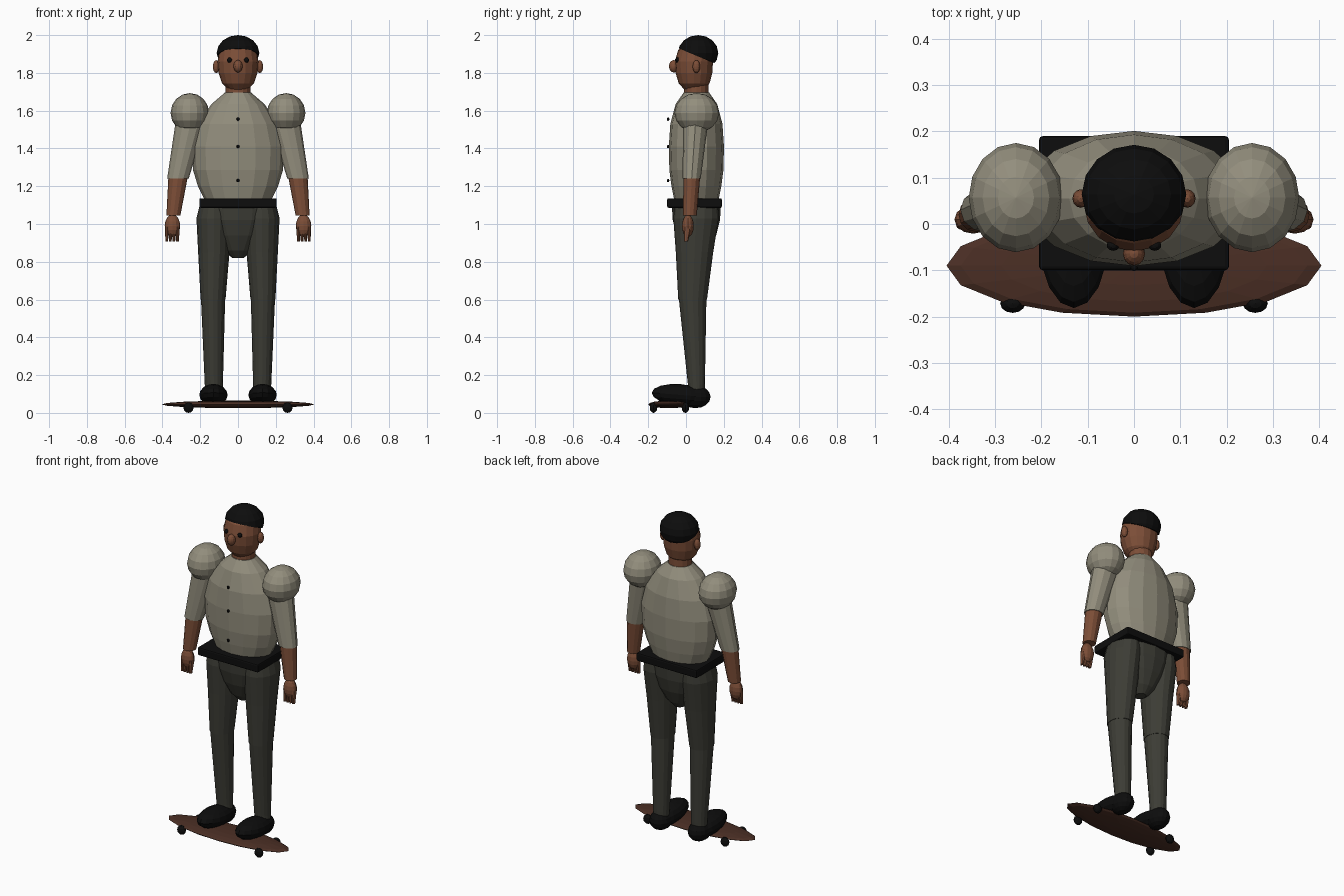
import bpy, bmesh, math
from mathutils import Vector, Matrix


def material(name, rgb):
    m = bpy.data.materials.new(name)
    m.diffuse_color = (*rgb, 1)
    return m


SKIN = material("skin brown", (0.20, 0.075, 0.038))
SHIRT = material("shirt grey beige", (0.29, 0.27, 0.205))
TROUSER = material("trouser dark grey", (0.046, 0.046, 0.036))
BLACK = material("black", (0.004, 0.004, 0.004))
WOOD = material("board brown", (0.07, 0.028, 0.018))


def finish(bm, name, mat):
    bmesh.ops.recalc_face_normals(bm, faces=bm.faces[:])
    me = bpy.data.meshes.new(name)
    bm.to_mesh(me)
    bm.free()
    me.materials.append(mat)
    ob = bpy.data.objects.new(name, me)
    bpy.context.collection.objects.link(ob)
    return ob


def ball(name, mat, c, r, seg=16, rings=8, tilt=0.0, cut=None):
    """Scaled sphere, tilted about x, optionally cut by a plane (point, removed side)."""
    bm = bmesh.new()
    mx = Matrix.Translation(c) @ Matrix.Rotation(tilt, 4, 'X') @ Matrix.Diagonal((*r, 1))
    bmesh.ops.create_uvsphere(bm, u_segments=seg, v_segments=rings, radius=1, matrix=mx)
    if cut:
        res = bmesh.ops.bisect_plane(bm, geom=bm.verts[:] + bm.edges[:] + bm.faces[:],
                                     plane_co=cut[0], plane_no=cut[1], clear_outer=True)
        edges = [e for e in res["geom_cut"] if isinstance(e, bmesh.types.BMEdge)]
        bmesh.ops.contextual_create(bm, geom=edges)
    return finish(bm, name, mat)


def loft(name, mat, rings, seg=16):
    """Closed skin over horizontal ellipses (cx, cy, z, rx, ry)."""
    bm = bmesh.new()
    loops = []
    for cx, cy, z, rx, ry in rings:
        loops.append([bm.verts.new((cx + rx * math.cos(2 * math.pi * i / seg),
                                    cy + ry * math.sin(2 * math.pi * i / seg), z))
                      for i in range(seg)])
    for a, b in zip(loops, loops[1:]):
        for i in range(seg):
            j = (i + 1) % seg
            bm.faces.new((a[i], a[j], b[j], b[i]))
    bm.faces.new(loops[0])
    bm.faces.new(loops[-1])
    return finish(bm, name, mat)


# Skateboard and wheels
ball("skateboard_deck", WOOD, (0, -0.09, 0.045), (0.405, 0.11, 0.02))
for s in (-1, 1):
    for y in (-0.172, -0.003):
        ball("wheel", BLACK, (s * 0.262, y, 0.028), (0.027, 0.02, 0.028), 12, 6)

# Shirt body with buttons
loft("shirt_body", SHIRT, [
    (0, 0.055, 1.115, 0.17, 0.115), (0, 0.055, 1.20, 0.212, 0.132),
    (0, 0.055, 1.285, 0.238, 0.143), (0, 0.055, 1.41, 0.244, 0.146),
    (0, 0.055, 1.53, 0.212, 0.138), (0, 0.055, 1.635, 0.14, 0.11),
    (0, 0.055, 1.695, 0.07, 0.068)])
for z in (1.555, 1.41, 1.23):
    ball("button", BLACK, (0, -0.095, z), (0.009, 0.007, 0.009), 8, 6)

# Belt slab
bm = bmesh.new()
bmesh.ops.create_cube(bm, size=1, matrix=Matrix.Translation((0, 0.045, 1.111))
                      @ Matrix.Diagonal((0.41, 0.29, 0.05, 1)))
bmesh.ops.bevel(bm, geom=bm.edges[:], offset=0.008, segments=2, affect='EDGES', profile=0.5)
finish(bm, "belt", BLACK)

# Hips
loft("trouser_hips", TROUSER, [
    (0, 0.055, 0.82, 0.03, 0.035), (0, 0.055, 0.86, 0.08, 0.07),
    (0, 0.055, 0.94, 0.145, 0.105), (0, 0.055, 1.02, 0.19, 0.125),
    (0, 0.055, 1.10, 0.205, 0.13)])

for s, side in ((-1, "right"), (1, "left")):
    # Legs and shoes
    loft(side + "_thigh", TROUSER, [
        (s * 0.132, 0.035, 0.60, 0.066, 0.076), (s * 0.128, 0.045, 0.85, 0.083, 0.099),
        (s * 0.128, 0.053, 1.03, 0.092, 0.12), (s * 0.125, 0.055, 1.09, 0.08, 0.115)])
    loft(side + "_shin", TROUSER, [
        (s * 0.128, 0.055, 0.10, 0.046, 0.043), (s * 0.128, 0.055, 0.15, 0.048, 0.045),
        (s * 0.132, 0.035, 0.605, 0.064, 0.073)])
    ball(side + "_shoe", BLACK, (s * 0.13, -0.03, 0.095), (0.075, 0.152, 0.057), tilt=-0.08)
    ball(side + "_shoe_heel", BLACK, (s * 0.13, 0.05, 0.085), (0.062, 0.08, 0.06))

    # Shoulder, sleeve, forearm
    ball(side + "_shoulder", SHIRT, (s * 0.255, 0.057, 1.588), (0.102, 0.118, 0.105))
    loft(side + "_sleeve", SHIRT, [
        (s * 0.318, 0.03, 1.24, 0.057, 0.048), (s * 0.252, 0.05, 1.53, 0.08, 0.066)], 12)
    loft(side + "_forearm", SKIN, [
        (s * 0.342, 0.02, 1.045, 0.037, 0.037), (s * 0.316, 0.032, 1.26, 0.052, 0.044)], 12)

    # Hand with four tapered fingers
    ball(side + "_palm", SKIN, (s * 0.347, 0.01, 0.99), (0.041, 0.031, 0.06), 12, 8)
    for k in range(4):
        x = 0.347 + (k - 1.5) * 0.019
        loft(side + "_finger", SKIN, [
            (s * (x + 0.002), 0.0, 0.908, 0.007, 0.011), (s * x, 0.008, 0.985, 0.011, 0.02)], 8)

    # Ear and eye
    ball(side + "_ear", SKIN, (s * 0.115, 0.055, 1.833), (0.018, 0.02, 0.034), 12, 8)
    ball(side + "_eye", BLACK, (s * 0.045, -0.046, 1.868), (0.014, 0.012, 0.014), 10, 6)

# Neck, head, nose, hair
loft("neck", SKIN, [(0, 0.055, 1.65, 0.068, 0.066), (0, 0.055, 1.74, 0.066, 0.064)])
loft("head", SKIN, [
    (0, 0.045, 1.713, 0.052, 0.055), (0, 0.043, 1.745, 0.085, 0.082),
    (0, 0.042, 1.80, 0.103, 0.097), (0, 0.042, 1.86, 0.108, 0.101),
    (0, 0.048, 1.92, 0.098, 0.09), (0, 0.055, 1.965, 0.06, 0.055)])
ball("nose", SKIN, (0, -0.064, 1.835), (0.024, 0.026, 0.033), 12, 8)
ball("hair", BLACK, (0, 0.064, 1.905), (0.113, 0.107, 0.095),
     cut=(Vector((0, -0.035, 1.928)), Vector((0, -0.38, -0.92)).normalized()))
